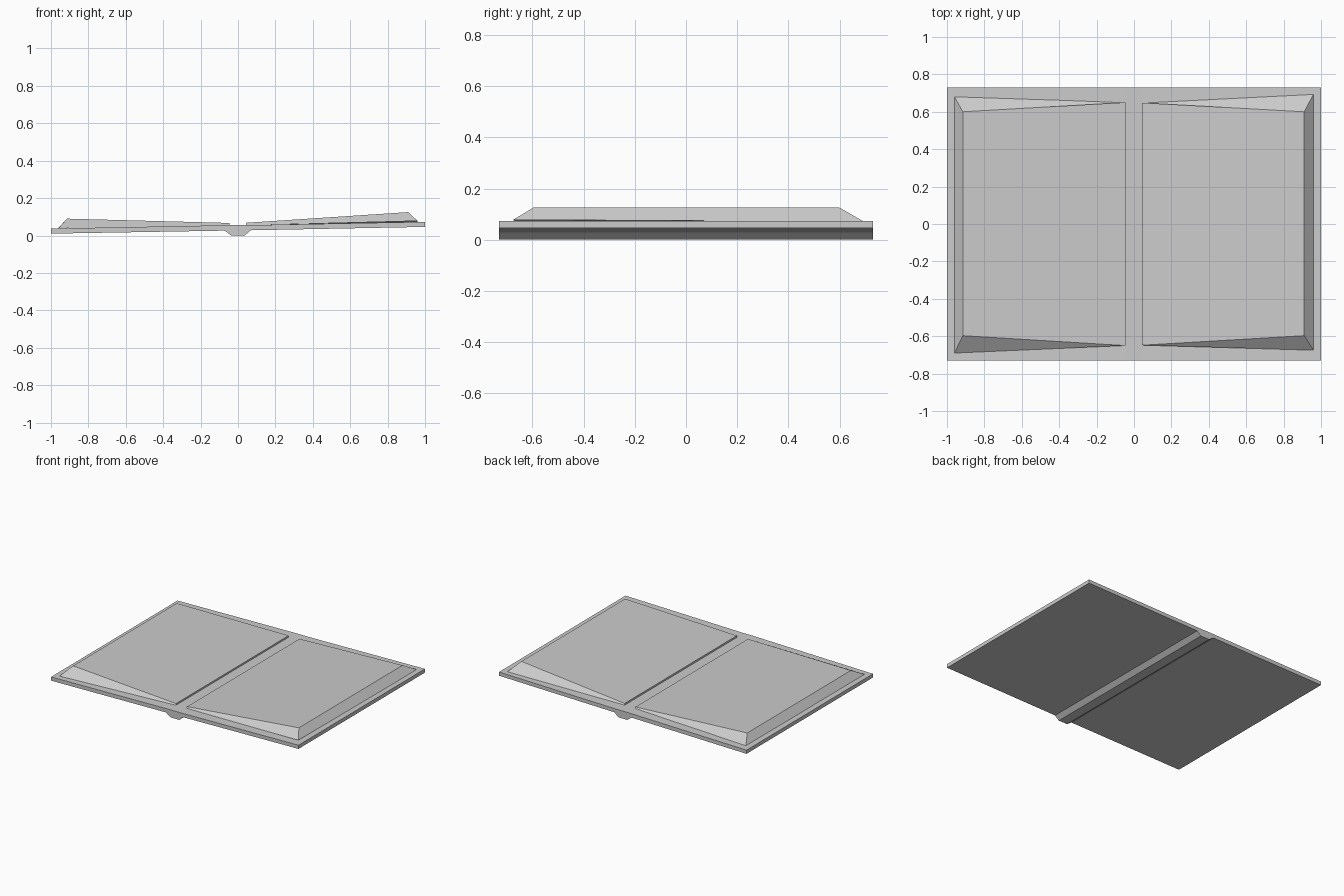
import bpy
import bmesh

cube = bpy.data.objects.get("Cube")
if cube:
    bpy.data.objects.remove(cube, do_unlink=True)

grey = bpy.data.materials.new("light grey")
grey.use_nodes = True
grey.diffuse_color = (0.6, 0.6, 0.6, 1)
grey.node_tree.nodes["Principled BSDF"].inputs["Base Color"].default_value = (0.6, 0.6, 0.6, 1)


def loft(name, ring_a, ring_b):
    """Closed solid between two matching rings of points."""
    bm = bmesh.new()
    a = [bm.verts.new(p) for p in ring_a]
    b = [bm.verts.new(p) for p in ring_b]
    bm.faces.new(a)
    bm.faces.new(b[::-1])
    n = len(a)
    for i in range(n):
        j = (i + 1) % n
        bm.faces.new((a[j], a[i], b[i], b[j]))
    bmesh.ops.recalc_face_normals(bm, faces=bm.faces)
    mesh = bpy.data.meshes.new(name)
    bm.to_mesh(mesh)
    bm.free()
    mesh.materials.append(grey)
    obj = bpy.data.objects.new(name, mesh)
    bpy.context.collection.objects.link(obj)
    return obj


def extrude_y(name, profile, half):
    """Extrude an x-z profile along y."""
    return loft(name, [(x, -half, z) for x, z in profile],
                [(x, half, z) for x, z in profile])


# Cover: two tilted boards joined by a trapezoid spine
extrude_y("cover", [
    (-1.0, 0.010), (-0.072, 0.026), (-0.036, 0.0), (0.036, 0.0),
    (0.068, 0.028), (1.0, 0.046), (1.0, 0.073), (0.05, 0.055),
    (-0.05, 0.055), (-1.0, 0.037)], 0.73)


def page_block(name, side, inner_x, inner_y, inner_z, outer_front, outer_back, top_x, top_z):
    """Wedge of pages: thin at the spine, thick with bevelled sides at the edge."""
    s = side
    bottom = [(s * inner_x, -inner_y, 0.054), (s * 0.96, *outer_front),
              (s * 0.96, *outer_back), (s * inner_x, inner_y, 0.054)]
    top = [(s * inner_x, -inner_y, inner_z), (s * top_x, -0.597, top_z),
           (s * top_x, 0.60, top_z), (s * inner_x, inner_y, inner_z)]
    return loft(name, bottom, top)


# Page blocks, the left one thicker
page_block("left_pages", 1, 0.043, 0.648, 0.068, (-0.675, 0.078), (0.695, 0.071), 0.91, 0.125)
page_block("right_pages", -1, 0.046, 0.65, 0.067, (-0.69, 0.038), (0.68, 0.040), 0.915, 0.09)
